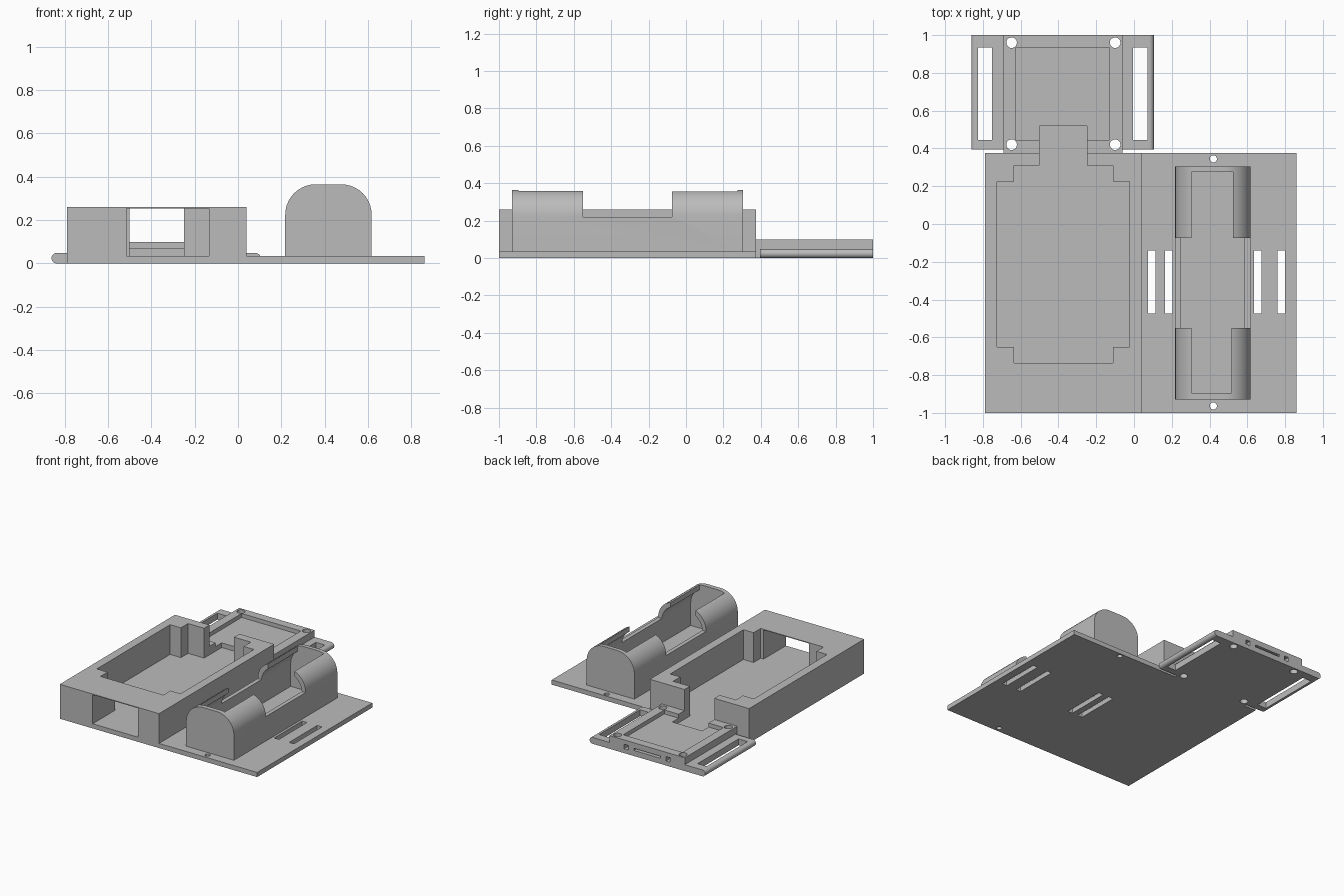
import bpy, bmesh, math
from mathutils import Vector

cube = bpy.data.objects.get("Cube")
if cube:
    bpy.data.objects.remove(cube, do_unlink=True)

grey = bpy.data.materials.new("plain_grey")
grey.use_nodes = True
GREY = (0.5, 0.5, 0.5, 1)
grey.diffuse_color = GREY
grey.node_tree.nodes["Principled BSDF"].inputs["Base Color"].default_value = GREY


def prism(name, outline, direction):
    """Extrude a closed 3D outline along a direction."""
    bm = bmesh.new()
    face = bm.faces.new([bm.verts.new(p) for p in outline])
    ext = bmesh.ops.extrude_face_region(bm, geom=[face])
    moved = [v for v in ext["geom"] if isinstance(v, bmesh.types.BMVert)]
    bmesh.ops.translate(bm, verts=moved, vec=direction)
    bmesh.ops.recalc_face_normals(bm, faces=bm.faces)
    mesh = bpy.data.meshes.new(name)
    bm.to_mesh(mesh)
    bm.free()
    mesh.materials.append(grey)
    obj = bpy.data.objects.new(name, mesh)
    bpy.context.collection.objects.link(obj)
    return obj


def box(name, x0, x1, y0, y1, z0, z1):
    pts = [(x0, y0, z0), (x1, y0, z0), (x1, y1, z0), (x0, y1, z0)]
    return prism(name, pts, Vector((0, 0, z1 - z0)))


def cylinder(name, x, y, r, z0, z1, n=24):
    pts = [(x + r * math.cos(i * math.tau / n), y + r * math.sin(i * math.tau / n), z0)
           for i in range(n)]
    return prism(name, pts, Vector((0, 0, z1 - z0)))


def arch(name, x0, x1, z0, z1, r, y0, y1, n=10):
    """Upright tunnel shape with two rounded top corners."""
    pts = [(x0, y0, z0), (x1, y0, z0)]
    for cx, start in ((x1 - r, 0), (x0 + r, math.pi / 2)):
        for i in range(n + 1):
            a = start + i * math.pi / 2 / n
            pts.append((cx + r * math.cos(a), y0, z1 - r + r * math.sin(a)))
    return prism(name, pts, Vector((0, y1 - y0, 0)))


def cut(obj, *cutters):
    """Subtract each cutter and delete it."""
    bpy.context.view_layer.objects.active = obj
    for c in cutters:
        mod = obj.modifiers.new("cut", 'BOOLEAN')
        mod.operation, mod.solver, mod.object = 'DIFFERENCE', 'EXACT', c
        bpy.ops.object.modifier_apply(modifier=mod.name)
        bpy.data.objects.remove(c, do_unlink=True)


def smooth(obj):
    bpy.ops.object.select_all(action='DESELECT')
    obj.select_set(True)
    bpy.context.view_layer.objects.active = obj
    bpy.ops.object.shade_smooth_by_angle(angle=math.radians(30))


FLOOR, TOP = 0.035, 0.5

# Open case with a stepped cavity, a front window and a rear gap
case = box("case_body", -0.79, 0.04, -1, 0.375, 0, 0.26)
cut(case,
    box("c", -0.725, -0.025, -0.65, 0.225, FLOOR, TOP),
    box("c", -0.635, -0.11, -0.735, 0.31, FLOOR, TOP),
    box("c", -0.50, -0.25, 0.2, 0.52, FLOOR, TOP),
    box("c", -0.515, -0.135, -1.1, -0.7, FLOOR, 0.254))

# Side plate with strap slots and screw holes
plate = box("side_plate", 0.04, 0.86, -1, 0.375, 0, FLOOR)
for x0, x1 in ((0.075, 0.115), (0.163, 0.203), (0.635, 0.675), (0.76, 0.80)):
    cut(plate, box("c", x0, x1, -0.475, -0.14, -0.1, 0.1))
for y in (-0.963, 0.345):
    cut(plate, cylinder("c", 0.42, y, 0.019, -0.1, 0.1))
smooth(plate)

# Battery cradle: hollow arch, low in the middle, slotted over both ends
cradle = arch("battery_cradle", 0.218, 0.617, FLOOR - 0.005, 0.365, 0.14, -0.93, 0.305)
cut(cradle,
    arch("c", 0.248, 0.587, FLOOR, 0.335, 0.125, -0.895, 0.275),
    box("c", 0.1, 0.8, -0.55, -0.075, 0.22, TOP),
    box("c", 0.305, 0.515, -0.895, -0.5, 0.2, TOP),
    box("c", 0.305, 0.525, -0.1, 0.275, 0.2, TOP))
smooth(cradle)

# Shallow tray behind the case, notched in line with the rear gap
tray = box("rear_tray", -0.69, -0.06, 0.375, 1, 0, 0.1)
cut(tray,
    box("c", -0.625, -0.13, 0.445, 0.935, 0.07, TOP),
    box("c", -0.50, -0.25, 0.3, 0.52, FLOOR, TOP))
for x in (-0.648, -0.1):
    for y in (0.42, 0.96):
        cut(tray, cylinder("c", x, y, 0.028, -0.1, TOP))
# Sockets in the back edge of the tray
for x, w, h in ((-0.20, 0.035, 0.034), (-0.55, 0.035, 0.034), (-0.375, 0.22, 0.016)):
    cut(tray, box("c", x - w / 2, x + w / 2, 0.96, 1.1, 0.05 - h / 2, 0.05 + h / 2))
smooth(tray)

# Strap loops on both sides of the tray, rounded on the outer edge
for side, name in ((-1, "right_strap_loop"), (1, "left_strap_loop")):
    mid, r, n = -0.378, 0.024, 12
    inner, outer = mid + side * 0.31, mid + side * 0.483
    pts = [(inner, 0.395, 0), (inner, 0.395, 2 * r)]
    for i in range(n + 1):
        a = math.pi / 2 - i * math.pi / n
        pts.append((outer - side * r + side * r * math.cos(a), 0.395, r + r * math.sin(a)))
    loop = prism(name, pts, Vector((0, 0.605, 0)))
    a, b = sorted((mid + side * 0.374, mid + side * 0.449))
    cut(loop, box("c", a, b, 0.445, 0.935, -0.1, TOP))
    smooth(loop)
